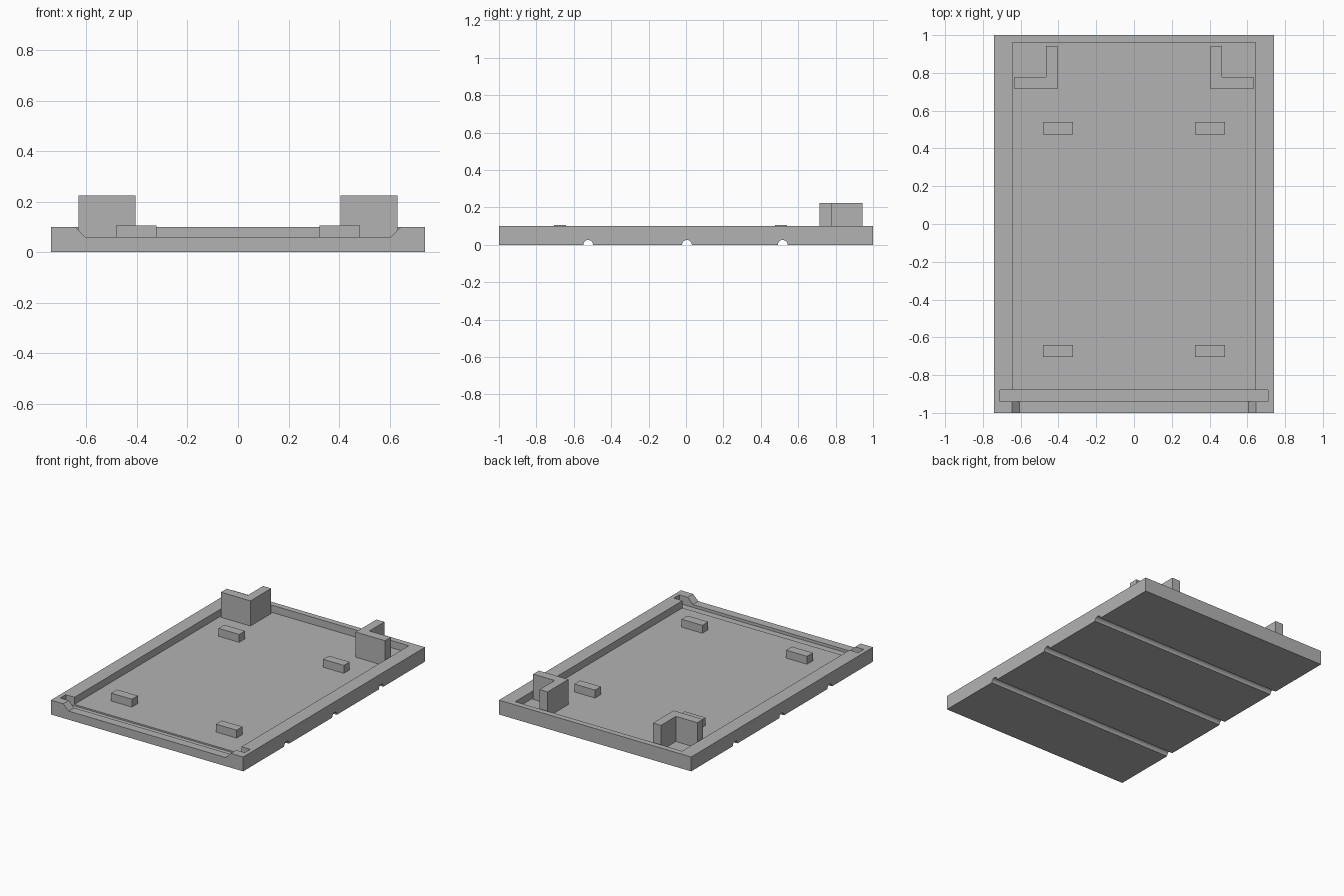
import bpy
import math

cube = bpy.data.objects.get("Cube")
if cube:
    bpy.data.objects.remove(cube, do_unlink=True)

GREY = (0.45, 0.45, 0.45, 1.0)
grey = bpy.data.materials.new("matte grey")
grey.use_nodes = True
grey.diffuse_color = GREY
grey.node_tree.nodes["Principled BSDF"].inputs["Base Color"].default_value = GREY

FLOOR = 0.05
RIM = 0.10


def prism(name, profile, start, end, axis):
    """Extrude a closed 2D profile along one axis (the profile uses the other two)."""
    def place(p, t):
        return {"x": (t, p[0], p[1]), "y": (p[0], t, p[1]), "z": (p[0], p[1], t)}[axis]
    n = len(profile)
    verts = [place(p, t) for t in (start, end) for p in profile]
    faces = [tuple(reversed(range(n))), tuple(range(n, 2 * n))]
    faces += [(i, (i + 1) % n, (i + 1) % n + n, i + n) for i in range(n)]
    mesh = bpy.data.meshes.new(name)
    mesh.from_pydata(verts, [], faces)
    mesh.materials.append(grey)
    obj = bpy.data.objects.new(name, mesh)
    bpy.context.collection.objects.link(obj)
    # Make all normals point outward
    bpy.context.view_layer.objects.active = obj
    obj.select_set(True)
    bpy.ops.object.mode_set(mode="EDIT")
    bpy.ops.mesh.select_all(action="SELECT")
    bpy.ops.mesh.normals_make_consistent(inside=False)
    bpy.ops.object.mode_set(mode="OBJECT")
    obj.select_set(False)
    return obj


def box(name, x0, x1, y0, y1, z0, z1):
    return prism(name, [(x0, y0), (x1, y0), (x1, y1), (x0, y1)], z0, z1, "z")


def cut(target, cutter):
    cutter.hide_render = True
    mod = target.modifiers.new("cut", "BOOLEAN")
    mod.operation = "DIFFERENCE"
    mod.solver = "EXACT"
    mod.object = cutter
    bpy.context.view_layer.objects.active = target
    bpy.ops.object.modifier_apply(modifier=mod.name)
    bpy.data.objects.remove(cutter, do_unlink=True)


# Tray body with its recess, cross slot and flared front opening
tray = box("tray", -0.74, 0.74, -1, 1, 0, RIM)
cut(tray, box("recess_cutter", -0.643, 0.643, -0.91, 0.96, FLOOR, 0.3))
cut(tray, box("slot_cutter", -0.71, 0.71, -0.94, -0.88, 0.04, 0.3))
flare = [(-0.605, 0.06), (0.605, 0.06), (0.645, RIM), (0.645, 0.3), (-0.645, 0.3), (-0.645, RIM)]
cut(tray, prism("opening_cutter", flare, -1.1, -0.91, "y"))

# Half-round grooves across the underside
for y in (-0.523, 0.005, 0.517):
    circle = [(y + 0.026 * math.cos(a * math.tau / 24), 0.026 * math.sin(a * math.tau / 24))
              for a in range(24)]
    cut(tray, prism("groove_cutter", circle, -1, 1, "x"))

# Corner brackets and rest pads, mirrored on both sides
ell = [(0.405, 0.715), (0.632, 0.715), (0.632, 0.778), (0.467, 0.778), (0.467, 0.943), (0.405, 0.943)]
for side, s in (("left", 1), ("right", -1)):
    prism(f"{side}_corner_bracket", [(s * x, y) for x, y in ell], FLOOR - 0.01, 0.225, "z")
    for end, y in (("front", -0.673), ("back", 0.507)):
        box(f"{side}_{end}_pad", s * 0.323, s * 0.483, y - 0.032, y + 0.032, FLOOR - 0.01, 0.105)

# Smooth the grooves while keeping hard edges
bpy.ops.object.select_all(action="DESELECT")
tray.select_set(True)
bpy.context.view_layer.objects.active = tray
bpy.ops.object.shade_smooth_by_angle(angle=math.radians(30))
